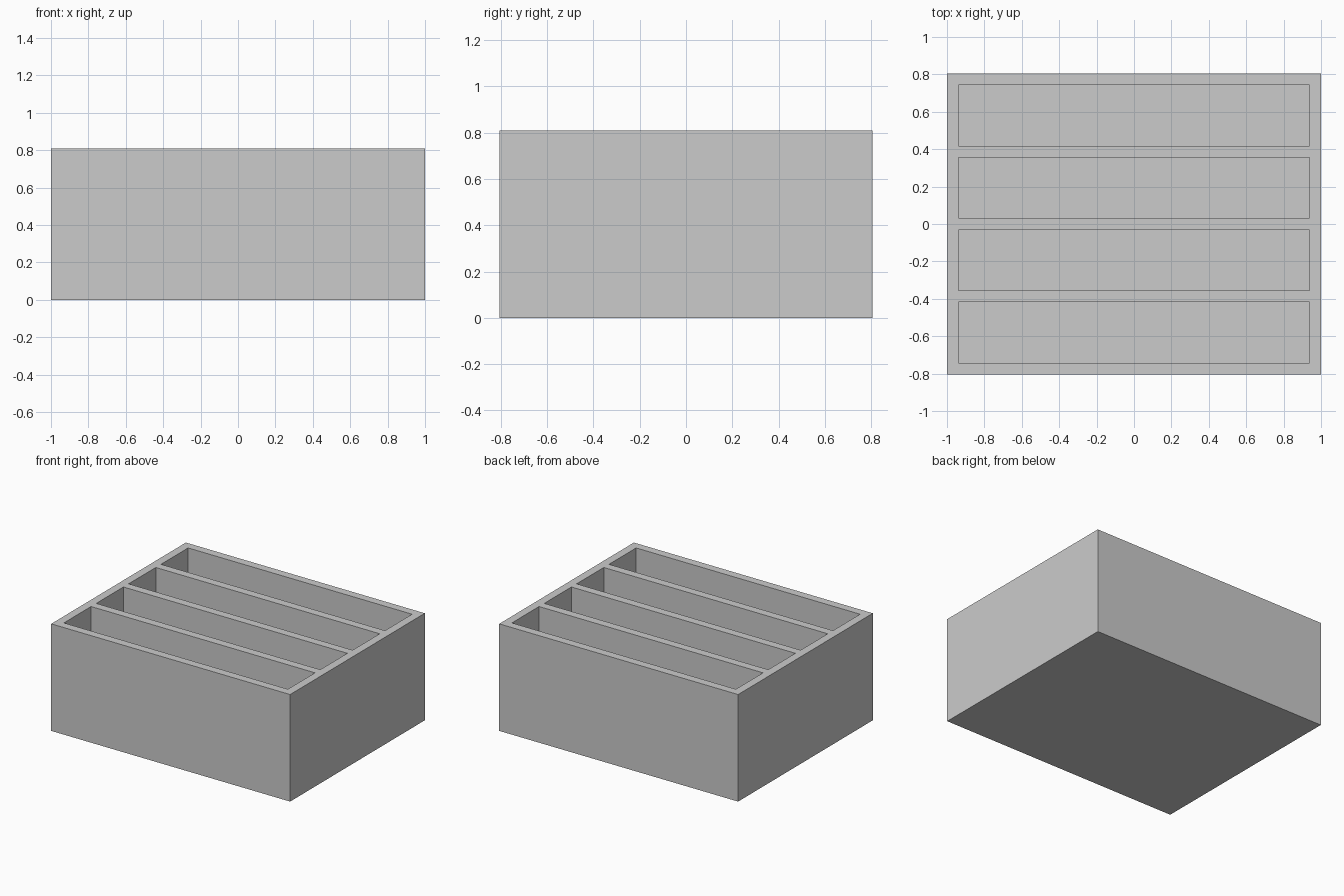
import bpy

# Start clean
cube = bpy.data.objects.get("Cube")
if cube:
    bpy.data.objects.remove(cube, do_unlink=True)

LENGTH, DEPTH, HEIGHT = 2.0, 1.61, 0.81
WALL = 0.0625
SLOTS = 4
SLOT_DEPTH = (DEPTH - WALL * (SLOTS + 1)) / SLOTS


def make_material(name, value):
    mat = bpy.data.materials.new(name)
    mat.use_nodes = True
    colour = (value, value, value, 1)
    mat.diffuse_color = colour
    mat.node_tree.nodes["Principled BSDF"].inputs["Base Color"].default_value = colour
    return mat


def make_box(name, size, location):
    bpy.ops.mesh.primitive_cube_add(size=1, location=location)
    obj = bpy.context.object
    obj.name = name
    obj.scale = size
    bpy.ops.object.transform_apply(location=True, rotation=False, scale=True)
    return obj


# Solid outer block of the tray
tray = make_box("divided_tray", (LENGTH, DEPTH, HEIGHT), (0, 0, HEIGHT / 2))
tray.data.materials.append(make_material("plain grey", 0.6))

# Cut four long open compartments, leaving equal walls, dividers and floor
for i in range(SLOTS):
    y = -DEPTH / 2 + WALL + SLOT_DEPTH / 2 + i * (SLOT_DEPTH + WALL)
    cutter = make_box("compartment_cutter", (LENGTH - 2 * WALL, SLOT_DEPTH, HEIGHT),
                      (0, y, WALL + HEIGHT / 2))
    cutter.hide_render = True
    cut = tray.modifiers.new("compartment", 'BOOLEAN')
    cut.operation = 'DIFFERENCE'
    cut.solver = 'EXACT'
    cut.object = cutter
    bpy.context.view_layer.objects.active = tray
    bpy.ops.object.modifier_apply(modifier=cut.name)
    bpy.data.objects.remove(cutter, do_unlink=True)
